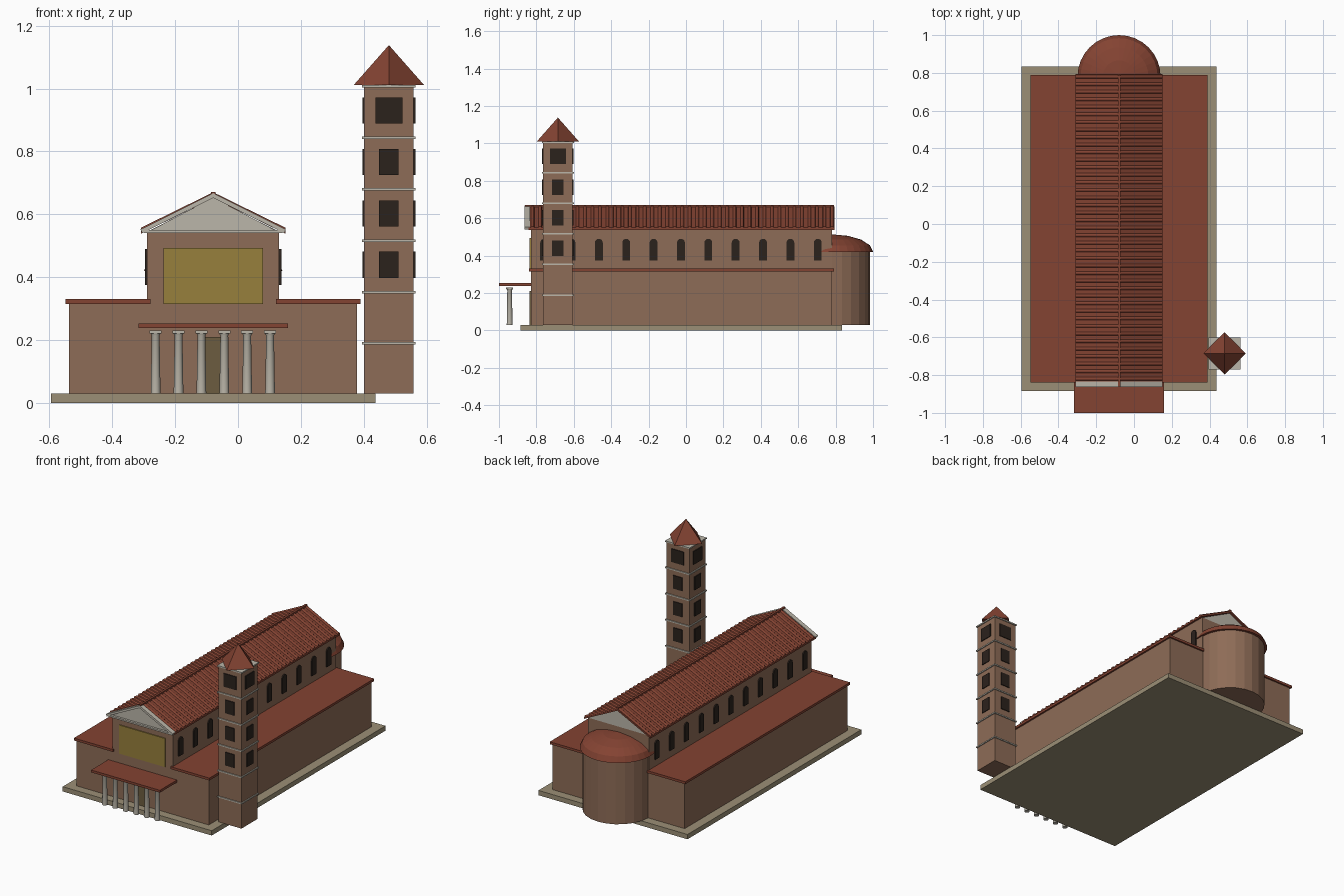
import bpy, bmesh, math
from mathutils import Matrix, Vector

if "Cube" in bpy.data.objects:
    bpy.data.objects.remove(bpy.data.objects["Cube"])

CX = -0.079            # axis of the nave
TX, TY = 0.48, -0.685  # bell tower centre


def mat(name, c):
    m = bpy.data.materials.new(name)
    m.diffuse_color = (*c, 1)
    m.use_nodes = True
    m.node_tree.nodes["Principled BSDF"].inputs["Base Color"].default_value = m.diffuse_color
    return m


BRICK = mat("brick", (0.27, 0.15, 0.095))
TILE = mat("tile", (0.23, 0.056, 0.032))
STONE = mat("stone", (0.33, 0.275, 0.18))
MARBLE = mat("marble", (0.50, 0.47, 0.40))
GOLD = mat("gold", (0.31, 0.215, 0.045))
DARK = mat("dark", (0.024, 0.016, 0.012))
WOOD = mat("door wood", (0.15, 0.107, 0.05))


def finish(name, bm, m, smooth=False):
    bmesh.ops.recalc_face_normals(bm, faces=bm.faces)
    me = bpy.data.meshes.new(name)
    bm.to_mesh(me)
    bm.free()
    me.materials.append(m)
    ob = bpy.data.objects.new(name, me)
    bpy.context.collection.objects.link(ob)
    if smooth:
        bpy.ops.object.select_all(action="DESELECT")
        ob.select_set(True)
        bpy.context.view_layer.objects.active = ob
        bpy.ops.object.shade_smooth_by_angle(angle=math.radians(50))
    return ob


def add_box(bm, x0, x1, y0, y1, z0, z1):
    t = Matrix.Translation(((x0 + x1) / 2, (y0 + y1) / 2, (z0 + z1) / 2))
    s = Matrix.Diagonal((x1 - x0, y1 - y0, z1 - z0, 1))
    bmesh.ops.create_cube(bm, size=1, matrix=t @ s)


def box(name, m, *dims):
    bm = bmesh.new()
    add_box(bm, *dims)
    return finish(name, bm, m)


def skin(bm, rings):
    """Join closed rings of points into a capped solid."""
    rings = [[bm.verts.new(p) for p in r] for r in rings]
    n = len(rings[0])
    for a, b in zip(rings, rings[1:]):
        for i in range(n):
            j = (i + 1) % n
            bm.faces.new((a[i], a[j], b[j], b[i]))
    bm.faces.new(rings[0][::-1])
    bm.faces.new(rings[-1])


def add_prism(bm, pts, vec):
    skin(bm, [pts, [tuple(c + d for c, d in zip(p, vec)) for p in pts]])


def add_lathe(bm, profile, n, cx, cy):
    """Revolve (radius, z) pairs."""
    skin(bm, [[(cx + r * math.cos(2 * math.pi * i / n), cy + r * math.sin(2 * math.pi * i / n), z)
               for i in range(n)] for r, z in profile])


# plinth, aisles and nave
box("plinth", STONE, CX - 0.516, CX + 0.516, -0.884, 0.835, 0, 0.03)
box("aisle_walls", BRICK, CX - 0.458, CX + 0.458, -0.83, 0.78, 0.03, 0.315)
box("nave_walls", BRICK, CX - 0.21, CX + 0.21, -0.83, 0.78, 0.03, 0.546)
for s, side in ((-1, "left"), (1, "right")):
    a, b = sorted((CX + s * 0.2, CX + s * 0.469))
    box(side + "_aisle_roof", TILE, a, b, -0.84, 0.79, 0.315, 0.33)

# nave gable fill, pitched roof slabs and round tile ribs
HW, ZE, ZR = 0.23, 0.549, 0.662
bm = bmesh.new()
add_prism(bm, [(CX - 0.209, -0.83, 0.545), (CX + 0.209, -0.83, 0.545), (CX, -0.83, 0.651)], (0, 1.61, 0))
finish("gable_fill", bm, MARBLE)
bm = bmesh.new()
ribs = bmesh.new()
for s in (-1, 1):
    add_prism(bm, [(CX, -0.843, ZR - 0.011), (CX + s * HW, -0.843, ZE - 0.011),
                   (CX + s * HW, -0.843, ZE), (CX, -0.843, ZR)], (0, 1.636, 0))
    for i in range(41):
        y = -0.82 + i * 0.04
        ring = [(CX, y + 0.009 * math.cos(math.pi * k / 4), ZR + 0.008 * math.sin(math.pi * k / 4))
                for k in range(8)]
        add_prism(ribs, ring, (s * HW, 0, ZE - ZR))
finish("nave_roof", bm, TILE)
finish("roof_tile_ribs", ribs, TILE, True)
box("ridge_cap", TILE, CX - 0.007, CX + 0.007, -0.86, 0.79, 0.658, 0.671)

# front pediment: recessed triangle with raised cornices
bm = bmesh.new()
add_prism(bm, [(CX - 0.21, -0.848, 0.543), (CX + 0.21, -0.848, 0.543), (CX, -0.848, 0.653)], (0, 0.018, 0))
add_box(bm, CX - 0.22, CX + 0.22, -0.862, -0.835, 0.54, 0.55)
for s in (-1, 1):
    add_prism(bm, [(CX, -0.863, 0.667), (CX + s * 0.231, -0.863, 0.552),
                   (CX + s * 0.226, -0.863, 0.54), (CX, -0.863, 0.652)], (0, 0.028, 0))
finish("pediment", bm, MARBLE)

# facade panel and door
box("facade_panel", GOLD, CX - 0.158, CX + 0.158, -0.836, -0.825, 0.314, 0.493)
box("front_door", WOOD, CX - 0.038, CX + 0.038, -0.838, -0.825, 0.03, 0.21)

# arched clerestory windows on both sides
bm = bmesh.new()
for s in (-1, 1):
    for i in range(11):
        y = -0.027 + 0.1463 * (i - 5)
        x = CX + s * 0.2
        arch = [(x, y - 0.021, 0.375), (x, y + 0.021, 0.375)]
        arch += [(x, y + 0.021 * math.cos(math.pi * k / 8), 0.469 + 0.021 * math.sin(math.pi * k / 8))
                 for k in range(9)]
        add_prism(bm, arch, (s * 0.017, 0, 0))
finish("clerestory_windows", bm, DARK)

# porch roof and columns
box("porch_roof", TILE, CX - 0.238, CX + 0.238, -1.0, -0.83, 0.238, 0.253)
bm = bmesh.new()
for i in range(6):
    x, y = CX - 0.001 + 0.0728 * (i - 2.5), -0.943
    add_lathe(bm, [(0.0155, 0.03), (0.0125, 0.214), (0.0165, 0.222)], 12, x, y)
    add_box(bm, x - 0.019, x + 0.019, y - 0.019, y + 0.019, 0.221, 0.23)
finish("porch_columns", bm, MARBLE, True)

# apse drum and flattened dome, both running into the nave
bm = bmesh.new()
add_lathe(bm, [(0.205, 0.03), (0.205, 0.422)], 24, CX, 0.78)
finish("apse_wall", bm, BRICK)
bm = bmesh.new()
add_lathe(bm, [(0.22 * math.cos(a), 0.42 + 0.093 * math.sin(a))
               for a in [math.radians(d) for d in (0, 22, 45, 67, 88)]], 32, CX, 0.78)
finish("apse_dome", bm, TILE)

# bell tower: shaft, string courses, openings, pyramid cap
box("tower_shaft", BRICK, TX - 0.079, TX + 0.079, TY - 0.079, TY + 0.079, 0.03, 1.005)
bm = bmesh.new()
for i in range(6):
    z = 0.189 + 0.1635 * i
    add_box(bm, TX - 0.085, TX + 0.085, TY - 0.085, TY + 0.085, z - 0.004, z + 0.004)
finish("tower_string_courses", bm, MARBLE)
bm = bmesh.new()
for i in range(4):
    z = 0.398 + 0.1635 * i
    w = 0.043 if i == 3 else 0.031
    for s in (-0.08, 0.08):
        for dx, dy, hx, hy in ((s, 0, 0.004, w), (0, s, w, 0.004)):
            add_box(bm, TX + dx - hx, TX + dx + hx, TY + dy - hy, TY + dy + hy, z, z + 0.083)
finish("tower_openings", bm, DARK)
bm = bmesh.new()   # corners point along the axes
bmesh.ops.create_cone(bm, cap_ends=True, segments=4, radius1=0.112, radius2=0, depth=0.127,
                      matrix=Matrix.Translation((TX, TY, 1.0745)))
finish("tower_cap", bm, TILE)
